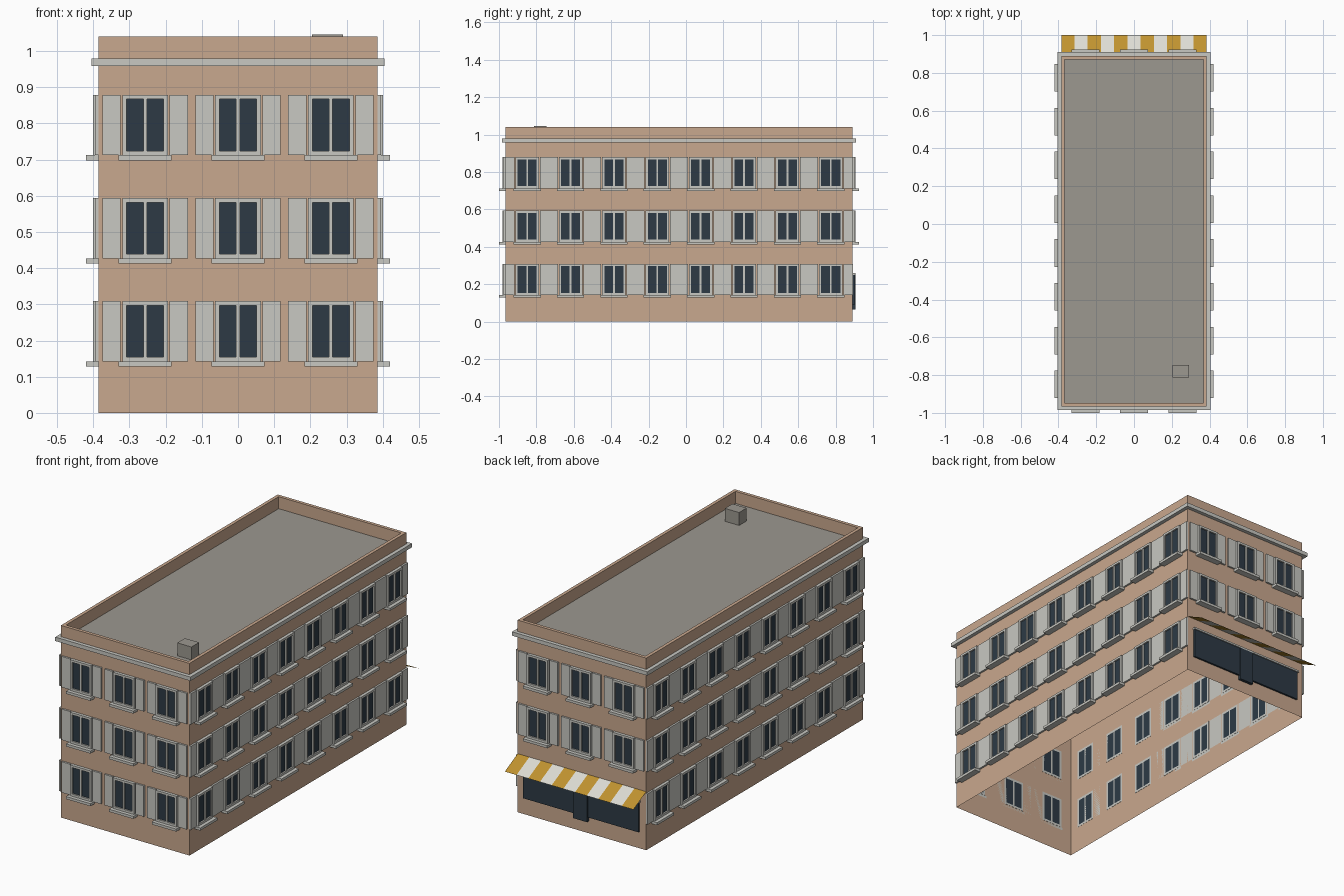
import bpy, bmesh
from math import radians
from mathutils import Matrix, Vector

cube = bpy.data.objects.get("Cube")
if cube:
    bpy.data.objects.remove(cube, do_unlink=True)


def material(name, r, g, b):
    """Flat material from 0-255 screen values."""
    col = [((c / 255 + 0.055) / 1.055) ** 2.4 for c in (r, g, b)] + [1]
    m = bpy.data.materials.new(name)
    m.use_nodes = True
    m.diffuse_color = col
    m.node_tree.nodes["Principled BSDF"].inputs["Base Color"].default_value = col
    return m


PLASTER = material("tan_plaster", 201, 168, 142)
TRIM = material("pale_grey_trim", 200, 200, 194)
GLASS = material("dark_blue_glass", 45, 58, 69)
ROOF = material("roof_grey", 156, 152, 144)
GOLD = material("gold_cloth", 192, 147, 48)
WHITE = material("white_cloth", 221, 220, 212)

# Overall sizes
HX, FRONT, BACK, TOP = 0.385, -0.965, 0.89, 1.04
MID, HY = (FRONT + BACK) / 2, (BACK - FRONT) / 2
ROOF_Z = 0.975


def finish(name, bm, *mats):
    mesh = bpy.data.meshes.new(name)
    bm.to_mesh(mesh)
    bm.free()
    for m in mats:
        mesh.materials.append(m)
    obj = bpy.data.objects.new(name, mesh)
    bpy.context.collection.objects.link(obj)
    return obj


def add_box(bm, lo, hi, frame=Matrix()):
    lo, hi = Vector(lo), Vector(hi)
    place = Matrix.Translation((lo + hi) / 2) @ Matrix.Diagonal((*(hi - lo), 1))
    bmesh.ops.create_cube(bm, size=1, matrix=frame @ place)


def ring(bm, grow, z):
    x, y = HX + grow, HY + grow
    return [bm.verts.new((sx * x, MID + sy * y, z))
            for sx, sy in ((-1, -1), (1, -1), (1, 1), (-1, 1))]


def bridge(bm, a, b):
    for i in range(4):
        j = (i + 1) % 4
        bm.faces.new((a[i], a[j], b[j], b[i]))


# Walls, parapet and roof deck: one shell, open underneath
bm = bmesh.new()
loops = [ring(bm, g, z) for g, z in
         ((0, 0), (0, TOP), (-0.018, TOP), (-0.018, ROOF_Z))]
for a, b in zip(loops, loops[1:]):
    bridge(bm, a, b)
bm.faces.new(loops[-1]).material_index = 1
finish("walls_and_roof", bm, PLASTER, ROOF)

# Cornice band around the top
bm = bmesh.new()
loops = [ring(bm, g, z) for g, z in
         ((0, 0.958), (0.02, 0.958), (0.02, 0.979), (0, 0.979))]
for a, b in zip(loops, loops[1:]):
    bridge(bm, a, b)
finish("cornice", bm, TRIM)

# Roof hatch
bm = bmesh.new()
add_box(bm, (0.205, -0.812, ROOF_Z), (0.29, -0.747, 1.045))
finish("roof_hatch", bm, ROOF)


# Windows: local x along the wall, local -y outward, z up from the sill top
def add_window(parts, frame):
    frames, panes, shutters, sills = parts
    w, h, d, inner = 0.063, 0.167, 0.016, 0.001
    add_box(sills, (-0.073, -0.035, -0.014), (0.073, 0, 0), frame)
    for x0, x1 in ((-w, -0.051), (-0.005, 0.005), (0.051, w)):
        add_box(frames, (x0, -d, 0), (x1, inner, h), frame)
    for z0, z1 in ((0, 0.012), (h - 0.012, h)):
        add_box(frames, (-w, -d, z0), (w, inner, z1), frame)
    for x0 in (-0.052, 0.004):
        add_box(panes, (x0, -0.008, 0.011), (x0 + 0.048, inner, h - 0.011), frame)
    for x0 in (-0.118, 0.068):
        add_box(shutters, (x0, -0.01, 0), (x0 + 0.05, 0, h), frame)


FLOORS = (0.142, 0.427, 0.712)
# facade: wall centre, turn, half width, window count, floors
FACADES = {
    "front": ((0, FRONT), 0, HX, 3, FLOORS),
    "left": ((HX, MID), 90, HY, 8, FLOORS),
    "back": ((0, BACK), 180, HX, 3, FLOORS[1:]),
    "right": ((-HX, MID), -90, HY, 8, FLOORS),
}
for side, (centre, turn, half, count, floors) in FACADES.items():
    parts = [bmesh.new() for _ in range(4)]
    wall = Matrix.Translation((*centre, 0)) @ Matrix.Rotation(radians(turn), 4, "Z")
    pitch = 2 * half / count
    for z in floors:
        for i in range(count):
            add_window(parts, wall @ Matrix.Translation((-half + (i + 0.5) * pitch, 0, z)))
    for part, bm, mat in zip(("window_frames", "window_panes", "shutters", "sills"),
                             parts, (TRIM, GLASS, TRIM, TRIM)):
        finish(f"{side}_{part}", bm, mat)

# Shop front on the back wall
for name, lo, hi, mat in (
        ("shop_window", (-0.345, BACK, 0.09), (0.345, BACK + 0.01, 0.25), GLASS),
        ("shop_door", (-0.042, BACK, 0.066), (0.042, BACK + 0.016, 0.25), GLASS),
        ("shop_lintel", (-0.35, BACK, 0.25), (0.35, BACK + 0.016, 0.26), TRIM)):
    bm = bmesh.new()
    add_box(bm, lo, hi)
    finish(name, bm, mat)

# Striped awning: a thin sloping sheet
bm = bmesh.new()
STRIPES = 11
edges = [[bm.verts.new((HX - 2 * HX * i / STRIPES, y, z))
          for y, z in ((BACK, 0.317), (1.0, 0.262))] for i in range(STRIPES + 1)]
for i, (a, b) in enumerate(zip(edges, edges[1:])):
    bm.faces.new((a[0], a[1], b[1], b[0])).material_index = i % 2
bmesh.ops.recalc_face_normals(bm, faces=bm.faces)
if bm.faces[:][0].normal.z < 0:
    bmesh.ops.reverse_faces(bm, faces=bm.faces)
finish("awning", bm, GOLD, WHITE)
